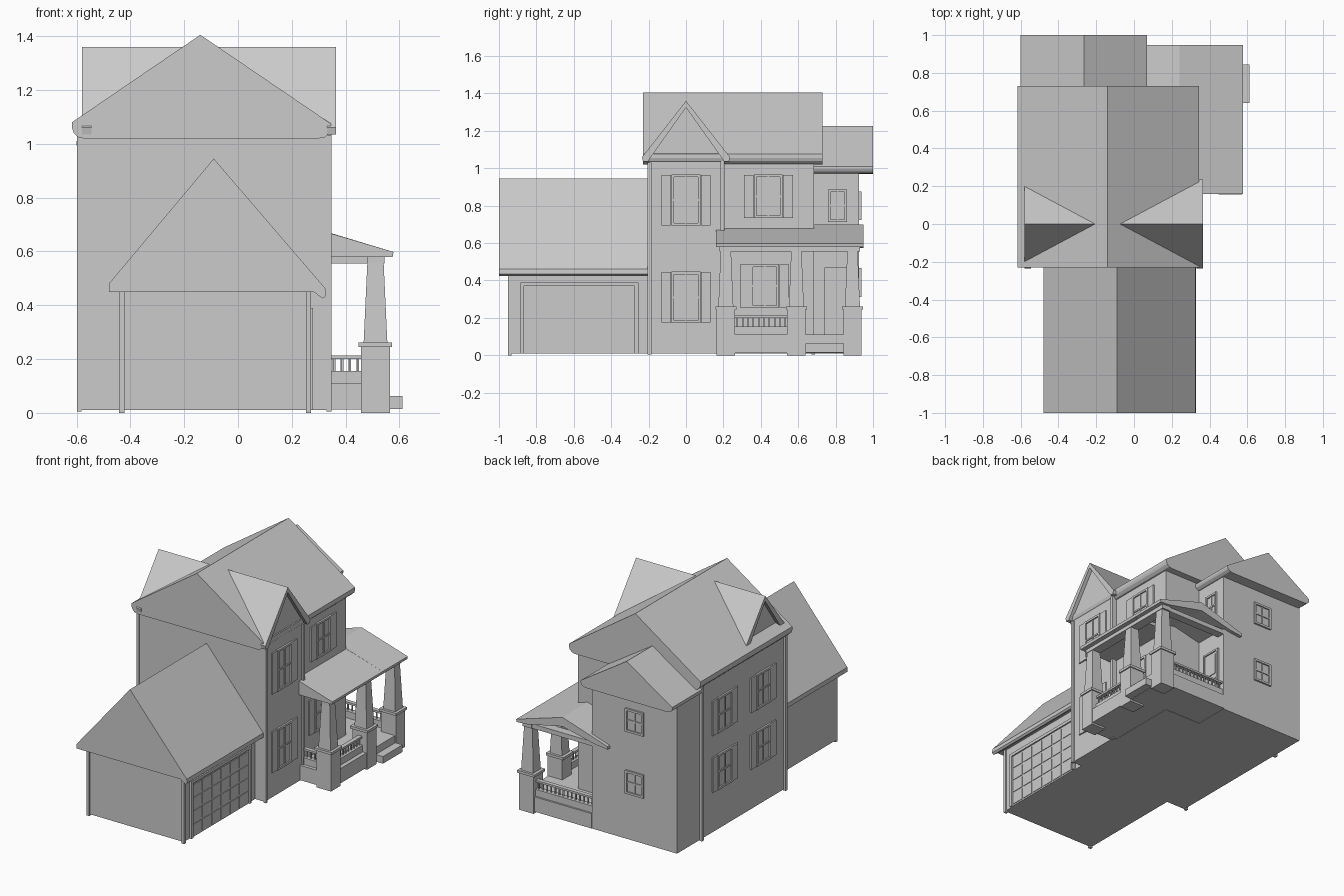
import bpy, bmesh, math
from mathutils import Matrix, Vector

if "Cube" in bpy.data.objects:
    bpy.data.objects.remove(bpy.data.objects["Cube"])


def finish(name, bm):
    bmesh.ops.recalc_face_normals(bm, faces=bm.faces)
    me = bpy.data.meshes.new(name)
    bm.to_mesh(me)
    bm.free()
    ob = bpy.data.objects.new(name, me)
    bpy.context.collection.objects.link(ob)
    return ob


def add_box(bm, x0, x1, y0, y1, z0, z1, taper=1.0):
    m = Matrix.Translation(((x0 + x1) / 2, (y0 + y1) / 2, (z0 + z1) / 2)) @ \
        Matrix.Diagonal((x1 - x0, y1 - y0, z1 - z0, 1))
    vs = bmesh.ops.create_cube(bm, size=1)["verts"]
    for v in vs:
        if v.co.z > 0:
            v.co.x *= taper
            v.co.y *= taper
        v.co = m @ v.co


def boxes(name, *items):
    bm = bmesh.new()
    for b in items:
        add_box(bm, *b)
    return finish(name, bm)


def prism(name, pts, a, b, axis="y"):
    """Extrude a profile along y (points are x,z) or along x (points are y,z)."""
    bm = bmesh.new()
    put = (lambda p, t: (p[0], t, p[1])) if axis == "y" else (lambda p, t: (t, p[0], p[1]))
    f = bm.faces.new([bm.verts.new(put(p, a)) for p in pts])
    ex = bmesh.ops.extrude_face_region(bm, geom=[f])["geom"]
    d = Vector((0, b - a, 0)) if axis == "y" else Vector((b - a, 0, 0))
    bmesh.ops.translate(bm, vec=d, verts=[v for v in ex if isinstance(v, bmesh.types.BMVert)])
    return finish(name, bm)


def gable_roof(name, x0, x1, ridge, z0, zl, zr, ztop, y0, y1):
    """Closed gable roof whose eaves are rounded like gutters."""
    def eave(x, s, z):
        h = z - z0
        return [(x + s * .045, z0), (x + s * .022, z0 + h * .08),
                (x + s * .006, z0 + h * .35), (x, z0 + h * .65), (x, z)]
    return prism(name, eave(x0, 1, zl) + [(ridge, ztop)] + eave(x1, -1, zr)[::-1], y0, y1)


def place(ob, pos, angle):
    # local -y is the outward side
    ob.data.transform(Matrix.Translation(pos) @ Matrix.Rotation(math.radians(angle), 4, "Z"))


def window(name, pos, angle, w=.14, h=.22, shutters=True):
    x, z, t = w / 2, h / 2, .014
    parts = [(-x, x, -.003, .004, -z, z)]
    parts += [(s * x - t / 2, s * x + t / 2, -.012, .004, -z, z) for s in (-1, 1)]
    parts += [(-x - .007, x + .007, -.012, .004, s * z - t / 2, s * z + t / 2) for s in (-1, 1)]
    parts += [(-.004, .004, -.008, .004, -z, z), (-x, x, -.009, .004, -.005, .005)]
    if shutters:
        for s in (-1, 1):
            c = s * (x + .035)
            parts.append((c - .026, c + .026, -.009, .004, -z - .005, z + .005))
    place(boxes(name, *parts), pos, angle)


# House walls
boxes("main_walls", (-.582, .312, -.2, .685, .01, 1.03))
boxes("side_bay", (.29, .335, -.2, .2, .01, 1.05))
boxes("rear_wing_walls", (-.582, .04, .68, .925, .01, .985))
boxes("garage_walls", (-.44, .265, -.945, -.19, .01, .455))

# Main, wing and garage roofs
gable_roof("main_roof", -.617, .345, -.14, 1.02, 1.08, 1.075, 1.405, -.23, .73)
gable_roof("rear_wing_roof", -.6, .07, -.265, .97, 1.01, 1.01, 1.225, .685, 1.0)
prism("garage_roof", [(-.48, .45), (-.48, .48), (-.09, .945), (.325, .462), (.327, .435),
                      (.315, .425), (.28, .45)], -1.0, -.2)

# Dormers on both sides: roof wedge behind a projecting rake and recessed gable
for side, xf, xb, half in (("right", .365, -.075, .235), ("left", -.58, -.205, .235)):
    s = 1 if xf > 0 else -1
    xi = xf - s * .025
    bm = bmesh.new()
    a, b, c, d = [bm.verts.new(p) for p in ((xi, -half, 1.06), (xi, half, 1.06),
                                            (xi, 0, 1.36), (xb, 0, 1.36))]
    for f in ((a, b, c), (a, c, d), (b, d, c), (a, d, b)):
        bm.faces.new(f)
    finish(side + "_dormer_roof", bm)
    prism(side + "_dormer_rake",
          [(-half, 1.06), (0, 1.36), (half, 1.06), (half - .005, 1.035), (half - .03, 1.035),
           (0, 1.325), (.03 - half, 1.035), (.005 - half, 1.035)], xi - s * .01, xf, "x")

# Corner downspouts
for i, (x, y, z) in enumerate([(-.59, -.195, 1.03), (.338, -.195, 1.03), (-.59, .68, 1.03),
                               (.338, .195, 1.04)]):
    boxes(f"downspout_{i}", (x - .009, x + .009, y - .01, y + .01, .005, z))
for i, x in enumerate((-.432, .262)):
    boxes(f"garage_corner_{i}", (x - .01, x + .01, -.952, -.932, 0, .455))

# Garage door with frame and raised panels
parts = [(.26, .27, -.865, -.275, .01, .37), (.26, .279, -.885, -.865, .01, .39),
         (.26, .279, -.275, -.255, .01, .39), (.26, .279, -.885, -.255, .37, .39)]
for r in range(4):
    for c in range(6):
        y, z = -.857 + c * .0965, .02 + r * .0875
        parts.append((.265, .274, y, y + .085, z, z + .075))
boxes("garage_door", *parts)

# Windows
for i, y in enumerate((.03, .43)):
    for j, z in enumerate((.39, .765)):
        window(f"left_window_{i}{j}", (-.582, y, z), -90)
for j, z in enumerate((.39, .80)):
    window(f"rear_window_{j}", (-.275, .925, z), 180, .12, .14, False)
for j, z in enumerate((.31, .83)):
    window(f"bay_window_{j}", (.335, 0, z), 90, .14, .26)
window("upper_right_window", (.312, .44, .85), 90)
window("porch_window", (.312, .42, .37), 90)
window("wing_side_window", (.04, .81, .80), 90, .09, .16, False)

# Entrance door on the wing side under the porch
boxes("front_door", (.03, .046, .75, .87, .11, .46), (.03, .054, .74, .752, .11, .47),
      (.03, .054, .868, .88, .11, .47), (.03, .054, .74, .88, .458, .47),
      (.04, .051, .765, .855, .14, .27), (.04, .051, .765, .855, .3, .44))

# Porch floor and step
boxes("porch_floor", (.312, .56, .17, .93, .012, .11), (.04, .32, .685, .93, .012, .11))
boxes("porch_step", (.56, .612, .64, .845, .015, .062))

# Porch roof: lean-to along the side, gable at the rear
prism("porch_side_roof", [(.312, .58), (.575, .58), (.578, .598), (.345, .667), (.312, .677)], .16, .69)
prism("porch_rear_roof", [(-.09, .575), (-.09, .595), (.24, .70), (.578, .598), (.575, .58),
                          (.5, .585), (.24, .64), (.0, .585)], .685, .948)
boxes("porch_beam", (.48, .545, .18, .93, .555, .585), (.04, .5, .87, .925, .555, .585))

# Porch columns on pedestals
for i, y in enumerate((.213, .59, .89)):
    boxes(f"porch_column_{i}", (.458, .565, y - .049, y + .049, 0, .245),
          (.447, .573, y - .056, y + .056, .245, .262),
          (.467, .555, y - .04, y + .04, .262, .585, .66))


# Railings: curb, balusters, handrail
def railing(name, p0, p1):
    p0, p1 = Vector(p0), Vector(p1)
    along_x = abs(p1.x - p0.x) > abs(p1.y - p0.y)
    ex, ey = (0, .014) if along_x else (.014, 0)
    bar = lambda z0, z1, k: (p0.x - ex * k, p1.x + ex * k, p0.y - ey * k, p1.y + ey * k, z0, z1)
    parts = [bar(.105, .155, 1.3), bar(.2, .213, 1)]
    n = max(2, round((p1 - p0).length / .03))
    for i in range(n):
        p = p0.lerp(p1, (i + .5) / n)
        parts.append((p.x - .004, p.x + .004, p.y - .004, p.y + .004, .15, .205))
    boxes(name, *parts)


railing("front_railing", (.315, .21), (.46, .21))
railing("side_railing", (.515, .26), (.515, .545))
railing("rear_railing", (.04, .9), (.46, .9))
